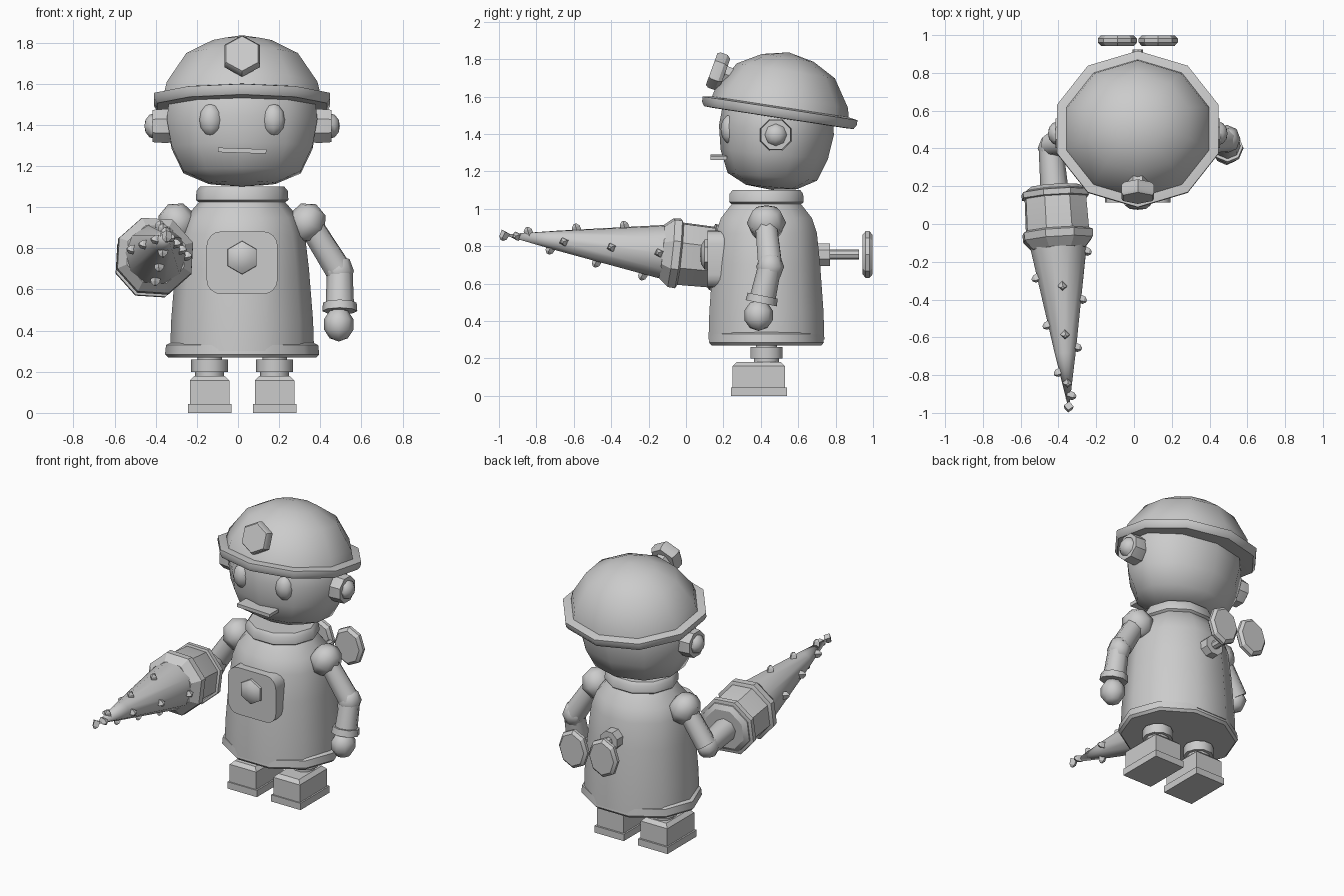
import bpy, bmesh, math
from mathutils import Vector, Matrix

if "Cube" in bpy.data.objects:
    bpy.data.objects.remove(bpy.data.objects["Cube"])

CX, CY = 0.02, 0.43          # figure axis
UP = Vector((0, 0, 1))


def finish(name, bm, angle=42):
    bmesh.ops.recalc_face_normals(bm, faces=bm.faces)
    me = bpy.data.meshes.new(name)
    bm.to_mesh(me)
    bm.free()
    ob = bpy.data.objects.new(name, me)
    bpy.context.collection.objects.link(ob)
    bpy.ops.object.select_all(action='DESELECT')
    ob.select_set(True)
    bpy.context.view_layer.objects.active = ob
    if angle:
        bpy.ops.object.shade_smooth_by_angle(angle=math.radians(angle))
    return ob


def lathe(name, profile, n, loc, axis=(0, 0, 1), scale=(1, 1), phase=0.0, angle=42):
    """Revolve (radius, height) points about an axis with n sides."""
    rot = UP.rotation_difference(Vector(axis).normalized())
    loc = Vector(loc)
    bm = bmesh.new()
    rings = []
    for r, h in profile:
        pts = [(0, 0, h)] if r < 1e-6 else [
            (r * scale[0] * math.cos(phase + 2 * math.pi * i / n),
             r * scale[1] * math.sin(phase + 2 * math.pi * i / n), h) for i in range(n)]
        rings.append([bm.verts.new(loc + rot @ Vector(p)) for p in pts])
    for a, b in zip(rings, rings[1:]):
        for i in range(n):
            j = (i + 1) % n
            if len(a) == 1 and len(b) == 1:
                continue
            if len(a) == 1:
                bm.faces.new((a[0], b[i], b[j]))
            elif len(b) == 1:
                bm.faces.new((a[i], a[j], b[0]))
            else:
                bm.faces.new((a[i], a[j], b[j], b[i]))
    for ring in (rings[0], rings[-1]):
        if len(ring) > 1:
            bm.faces.new(ring)
    return finish(name, bm, angle)


def tube(name, a, b, ra, rb, n=8):
    a, b = Vector(a), Vector(b)
    return lathe(name, [(ra, 0), (rb, (b - a).length)], n, a, b - a, angle=50)


def ball(name, c, size, n=8, rings=5, axis=(0, 0, 1)):
    prof = [(math.sin(math.pi * k / rings), -size[2] * math.cos(math.pi * k / rings))
            for k in range(rings + 1)]
    prof[0], prof[-1] = (0, -size[2]), (0, size[2])
    return lathe(name, prof, n, c, axis, size[:2], angle=55)


def box(name, c, size, bevel=0, pick=None, segs=1, rot=None):
    bm = bmesh.new()
    bmesh.ops.create_cube(bm, size=1)
    bmesh.ops.scale(bm, vec=size, verts=bm.verts)
    if bevel:
        edges = [e for e in bm.edges if pick is None or pick(e)]
        bmesh.ops.bevel(bm, geom=edges, offset=bevel, segments=segs, profile=0.5, affect='EDGES')
    if rot:
        bmesh.ops.transform(bm, matrix=rot, verts=bm.verts)
    bmesh.ops.translate(bm, vec=c, verts=bm.verts)
    return finish(name, bm, 35 if segs > 1 else 0)


# Torso, hem and collar
lathe("torso", [(.35, .30), (.345, .45), (.325, .70), (.305, .87), (.275, .95), (.205, 1.03)],
      10, (CX, CY, 0), scale=(1, .93))
lathe("hem", [(.36, .27), (.375, .285), (.37, .33), (.35, .34)], 10, (CX, CY, 0), scale=(1, .86))
lathe("collar", [(.19, 1.01), (.225, 1.035), (.222, 1.08), (.205, 1.10)], 10, (CX, CY, 0),
      scale=(1, .93), angle=40)

# Chest panel and button
along_y = lambda e: abs(e.verts[0].co.y - e.verts[1].co.y) > .01
box("chest_panel", (CX, .165, .73), (.345, .10, .305), .07, along_y, 4)
lathe("chest_button", [(.085, -.03), (.08, .02), (.05, .04), (0, .045)], 6, (CX, .12, .755),
      (0, -1, 0), phase=math.pi / 2)

# Head
tilt5 = (0, math.sin(math.radians(5)), math.cos(math.radians(5)))
lathe("head", [(0, -.34), (.17, -.325), (.30, -.27), (.36, -.15), (.385, -.02), (.37, .10), (.30, .20)],
      10, (CX, .485, 1.44), tilt5, (1, .80), math.pi / 2)
for s, side in ((-1, "left"), (1, "right")):
    lathe(side + "_ear", [(.085, 0), (.09, .02), (.085, .09)], 8, (CX + s * .345, .48, 1.395),
          (s, 0, 0), phase=math.pi / 8)
    lathe(side + "_ear_cap", [(.062, 0), (.055, .025), (.03, .045), (0, .05)], 8,
          (CX + s * .425, .48, 1.395), (s, 0, 0))
    ball(side + "_eye", (CX + s * .152, .24, 1.425), (.06, .055, .08), 8, 6)
box("mouth", (CX, .175, 1.275), (.235, .09, .022), rot=Matrix.Rotation(math.radians(2), 4, 'Y'))

# Helmet with brim and lamp, tipped back
tip = (0, math.sin(math.radians(8.7)), math.cos(math.radians(8.7)))
hel = (CX, .50, 1.515)
lathe("helmet_dome", [(.405, 0), (.385, .08), (.285, .225), (.15, .295), (0, .325)], 10, hel, tip,
      (1, .93), math.pi / 2)
lathe("helmet_brim", [(.39, -.03), (.435, -.028), (.45, -.005), (.45, .022), (.40, .03)], 10, hel,
      tip, (1, .93), math.pi / 2, angle=40)
lamp_dir = (0, -math.cos(math.radians(20)), math.sin(math.radians(20)))
lathe("helmet_lamp", [(.085, -.04), (.10, -.02), (.10, .02), (.09, .035)], 6, (CX, .17, 1.735),
      lamp_dir, phase=math.pi / 2, angle=30)
tube("lamp_stem", (CX, .17, 1.735), (CX, .32, 1.68), .05, .05, 6)

# Legs and boots
top_edge = lambda e: all(v.co.z > 0 for v in e.verts)
for s, side in ((-1, "left"), (1, "right")):
    x = CX + s * .158
    lathe(side + "_leg", [(.07, .16), (.07, .20), (.09, .20), (.09, .26), (.06, .26), (.06, .31)],
          10, (x, CY, 0), angle=40)
    box(side + "_boot", (x, .388, .105), (.192, .28, .15), .022, top_edge)
    box(side + "_boot_sole", (x, .39, .022), (.212, .30, .044))

# Shoulders
for s, side in ((-1, "left"), (1, "right")):
    ball(side + "_shoulder", (CX + s * .315, CY, .925), (.095, .105, .10), 8, 4, (s * .5, 0, 1))

# Hanging arm
tube("upper_arm", (.36, .43, .90), (.485, .45, .70), .062, .068)
ball("elbow", (.492, .45, .69), (.072, .075, .08), 8, 4)
tube("forearm", (.495, .45, .70), (.495, .405, .50), .062, .07)
tube("wrist_cuff", (.495, .41, .535), (.495, .402, .495), .082, .085)
ball("hand", (.49, .388, .43), (.075, .08, .083), 8, 5)

# Raised arm
tube("drill_upper_arm", (-.32, .43, .90), (-.44, .42, .72), .062, .065)
ball("drill_elbow", (-.44, .40, .705), (.07, .075, .075), 8, 4)
tube("drill_forearm", (-.44, .40, .71), (-.42, .17, .735), .065, .075)

# Drill: motor housing, bands and bit
base = Vector((-.42, .20, .735))
tipp = Vector((-.345, -.985, .862))
d = (tipp - base).normalized()
L = (tipp - base).length
ph = math.pi / 8
lathe("drill_housing", [(.135, 0), (.165, .02), (.172, .04), (.178, .26)], 8, base, d, phase=ph, angle=30)
lathe("drill_rear_band", [(.17, .025), (.188, .03), (.188, .06), (.17, .065)], 8, base, d, phase=ph, angle=30)
lathe("drill_front_band", [(.178, .235), (.198, .245), (.195, .285), (.15, .335)], 8, base, d, phase=ph, angle=30)
lathe("drill_bit", [(.15, .30), (.147, .34), (.055, L - .30), (0, L)], 10, base, d)

# Spiral of teeth on the bit
rot = UP.rotation_difference(d)
for i in range(14):
    t = .355 + .0635 * i
    a = -math.pi / 2 * i
    r = .147 + (.055 - .147) * (t - .34) / (L - .64) if t < L - .30 else .055 * (L - t) / .30
    out = rot @ Vector((math.cos(a), math.sin(a), 0))
    lathe("drill_tooth", [(.026, -.02), (.022, .015), (.008, .03)], 4, base + d * t + out * r,
          out + d * .4, angle=0)

# Winding key on the back
lathe("key_hub", [(.065, 0), (.065, .07)], 8, (CX, .70, .755), (0, 1, 0), phase=ph, angle=30)
lathe("key_rod", [(.027, 0), (.027, .17)], 8, (CX, .755, .755), (0, 1, 0))
for s, side in ((-1, "left"), (1, "right")):
    lathe(side + "_key_wing", [(.105, 0), (.125, .018), (.125, .038), (.105, .055)], 8,
          (CX + s * .108, .943, .755), (0, 1, 0), (.83, 1), math.pi / 2, angle=30)
